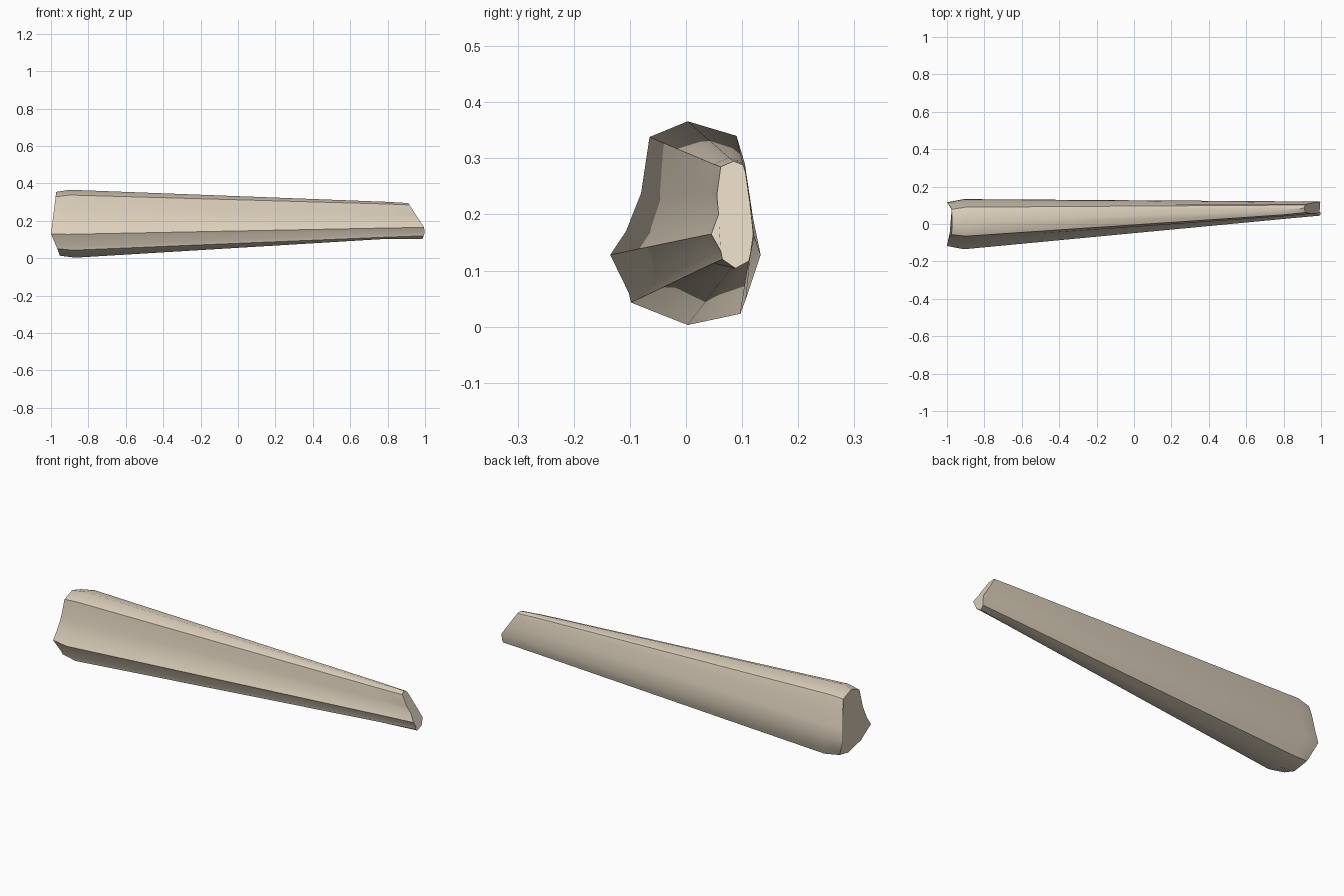
import bpy, bmesh

if "Cube" in bpy.data.objects:
    bpy.data.objects.remove(bpy.data.objects["Cube"])

# (y, z) cross-sections, matched point for point: wide end and narrow tip
WIDE = [(0.003, 0.003), (0.097, 0.023), (0.107, 0.05), (0.133, 0.128), (0.12, 0.19),
        (0.105, 0.29), (0.09, 0.34), (0.003, 0.366), (-0.065, 0.338), (-0.08, 0.238),
        (-0.107, 0.17), (-0.135, 0.128), (-0.102, 0.06), (-0.098, 0.043)]
TIP = [(0.088, 0.104), (0.112, 0.117), (0.115, 0.13), (0.12, 0.165), (0.114, 0.22),
       (0.106, 0.275), (0.102, 0.288), (0.085, 0.295), (0.062, 0.285), (0.055, 0.235),
       (0.058, 0.2), (0.045, 0.165), (0.062, 0.135), (0.065, 0.12)]


def along(z, table):
    """Piecewise linear x position for a height z."""
    for (z0, x0), (z1, x1) in zip(table, table[1:]):
        if z <= z1:
            return x0 + (x1 - x0) * (z - z0) / (z1 - z0)
    return table[-1][1]


def ring(points, table):
    return [bm.verts.new((along(z, table), y, z)) for y, z in points]


bm = bmesh.new()

# Wide end is chamfered, so its cap is a slightly shrunken section
cap = [(y * 0.87, 0.18 + (z - 0.18) * (0.97 if abs(z - 0.13) < 0.05 else 0.94)) for y, z in WIDE]
neck = [(y0 + (y1 - y0) * 0.9, max(0.104, z0 + (z1 - z0) * 0.91))
        for (y0, z0), (y1, z1) in zip(WIDE, TIP)]

rings = [
    ring(cap, [(0, -0.95), (0.025, -0.955), (0.13, -1.0), (0.33, -0.975), (0.37, -0.97)]),
    ring(WIDE, [(0, -0.87), (0.13, -0.91), (0.37, -0.9)]),
    ring(neck, [(0, 0.8), (0.4, 0.8)]),
    ring(TIP, [(0.1, 0.985), (0.14, 1.0), (0.165, 0.995), (0.295, 0.91)]),
]

# Skin and both end caps
for a, b in zip(rings, rings[1:]):
    for i in range(len(a)):
        j = (i + 1) % len(a)
        bm.faces.new((a[i], a[j], b[j], b[i]))
bm.faces.new(rings[0])
bm.faces.new(rings[-1])
bmesh.ops.recalc_face_normals(bm, faces=bm.faces)

mesh = bpy.data.meshes.new("tapered_shaft")
bm.to_mesh(mesh)
bm.free()
shaft = bpy.data.objects.new("tapered_shaft", mesh)
bpy.context.collection.objects.link(shaft)

# Ivory colour
mat = bpy.data.materials.new("ivory")
mat.diffuse_color = (0.72, 0.63, 0.5, 1)
mat.use_nodes = True
mat.node_tree.nodes["Principled BSDF"].inputs["Base Color"].default_value = mat.diffuse_color
mesh.materials.append(mat)

bpy.context.view_layer.objects.active = shaft
shaft.select_set(True)
bpy.ops.object.shade_smooth_by_angle(angle=0.7)
